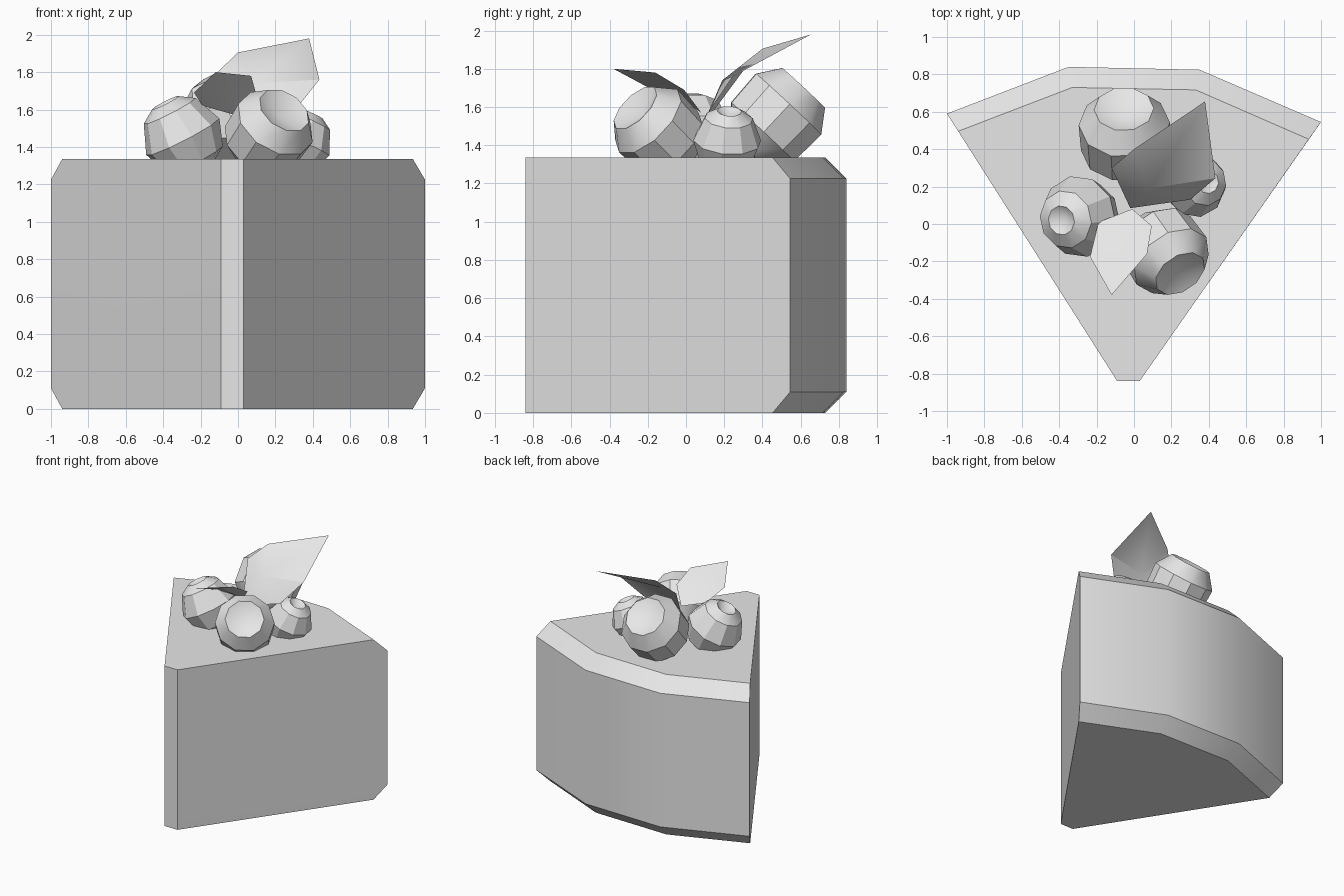
import bpy, bmesh, math
from mathutils import Vector

old = bpy.data.objects.get("Cube")
if old:
    bpy.data.objects.remove(old, do_unlink=True)

gray = bpy.data.materials.new("light_gray")
gray.use_nodes = True
gray.diffuse_color = (0.8, 0.8, 0.8, 1)
gray.node_tree.nodes["Principled BSDF"].inputs["Base Color"].default_value = (0.8, 0.8, 0.8, 1)


def finish(name, bm, fix_normals=True):
    """Turn a bmesh into a shaded object."""
    if fix_normals:
        bmesh.ops.recalc_face_normals(bm, faces=bm.faces)
    mesh = bpy.data.meshes.new(name)
    bm.to_mesh(mesh)
    bm.free()
    mesh.materials.append(gray)
    obj = bpy.data.objects.new(name, mesh)
    bpy.context.collection.objects.link(obj)
    bpy.ops.object.select_all(action='DESELECT')
    obj.select_set(True)
    bpy.context.view_layer.objects.active = obj
    bpy.ops.object.shade_smooth_by_angle(angle=math.radians(30))
    return obj


def bridge(bm, lower, upper):
    n = len(lower)
    for i in range(n):
        j = (i + 1) % n
        bm.faces.new((lower[i], lower[j], upper[j], upper[i]))


# Wedge of cake: blunt tip, curved back with chamfered top and bottom rims
def cake_slice():
    tip = [(-0.09, -0.84), (0.03, -0.84)]
    outer = tip + [(1.0, 0.545), (0.35, 0.825), (-0.35, 0.84), (-1.0, 0.59)]
    inner = tip + [(0.935, 0.453), (0.33, 0.717), (-0.33, 0.73), (-0.94, 0.496)]
    bm = bmesh.new()
    rings = [[bm.verts.new((x, y, z)) for x, y in outline]
             for outline, z in ((inner, 0), (outer, 0.11), (outer, 1.225), (inner, 1.335))]
    for lower, upper in zip(rings, rings[1:]):
        bridge(bm, lower, upper)
    bm.faces.new(rings[0])
    bm.faces.new(rings[-1])
    finish("cake_slice", bm)


# Berry: faceted ball with a conical dimple facing along its axis
def berry(name, center, axis, radius, latitudes, sides=10):
    bm = bmesh.new()
    rings = []
    for lat in map(math.radians, latitudes):
        r, z = radius * math.cos(lat), radius * math.sin(lat)
        rings.append([bm.verts.new((r * math.cos(a), r * math.sin(a), z))
                      for a in (math.tau * i / sides for i in range(sides))])
    for lower, upper in zip(rings, rings[1:]):
        bridge(bm, lower, upper)
    bm.faces.new(rings[0])
    pit = bm.verts.new((0, 0, rings[-1][0].co.z - 0.25 * radius))
    for i in range(sides):
        bm.faces.new((rings[-1][i], rings[-1][(i + 1) % sides], pit))
    obj = finish(name, bm)
    obj.location = center
    obj.rotation_euler = Vector(axis).to_track_quat('Z', 'Y').to_euler()


# Leaf: creased sheet, two facets groups either side of a spine
def leaf(name, base, mid, tip, left, right):
    bm = bmesh.new()
    b, m, t = (bm.verts.new(p) for p in (base, mid, tip))
    for side in (left, right):
        near, far = (bm.verts.new(p) for p in side)
        for face in ((b, near, m), (near, far, m), (far, t, m)):
            bm.faces.new(face)
    obj = finish(name, bm)
    if sum(p.normal.z for p in obj.data.polygons) < 0:
        obj.data.flip_normals()


cake_slice()

wide_pit = (-65, -25, 20, 52)
small_pit = (-75, -40, 0, 45, 69)
berry("front_berry", (0.165, -0.145, 1.475), (0.42, -0.62, 0.62), 0.24, wide_pit)
berry("back_berry", (-0.05, 0.475, 1.55), (-0.02, 0.68, 0.73), 0.26, wide_pit)
berry("right_berry", (-0.295, 0.04, 1.455), (-0.45, -0.1, 0.88), 0.22, small_pit)
berry("left_berry", (0.325, 0.215, 1.425), (0.4, 0.07, 0.9), 0.18, small_pit)

leaf("large_leaf", (-0.02, 0.085, 1.5), (0.085, 0.19, 1.74), (0.38, 0.655, 1.98),
     ((-0.12, 0.30, 1.79), (0.0, 0.4, 1.905)),
     ((0.30, 0.13, 1.59), (0.435, 0.245, 1.76)))
leaf("small_leaf", (-0.01, 0.08, 1.57), (-0.08, -0.11, 1.70), (-0.12, -0.38, 1.80),
     ((-0.19, 0.01, 1.62), (-0.235, -0.175, 1.69)),
     ((0.095, -0.01, 1.69), (0.07, -0.16, 1.78)))
